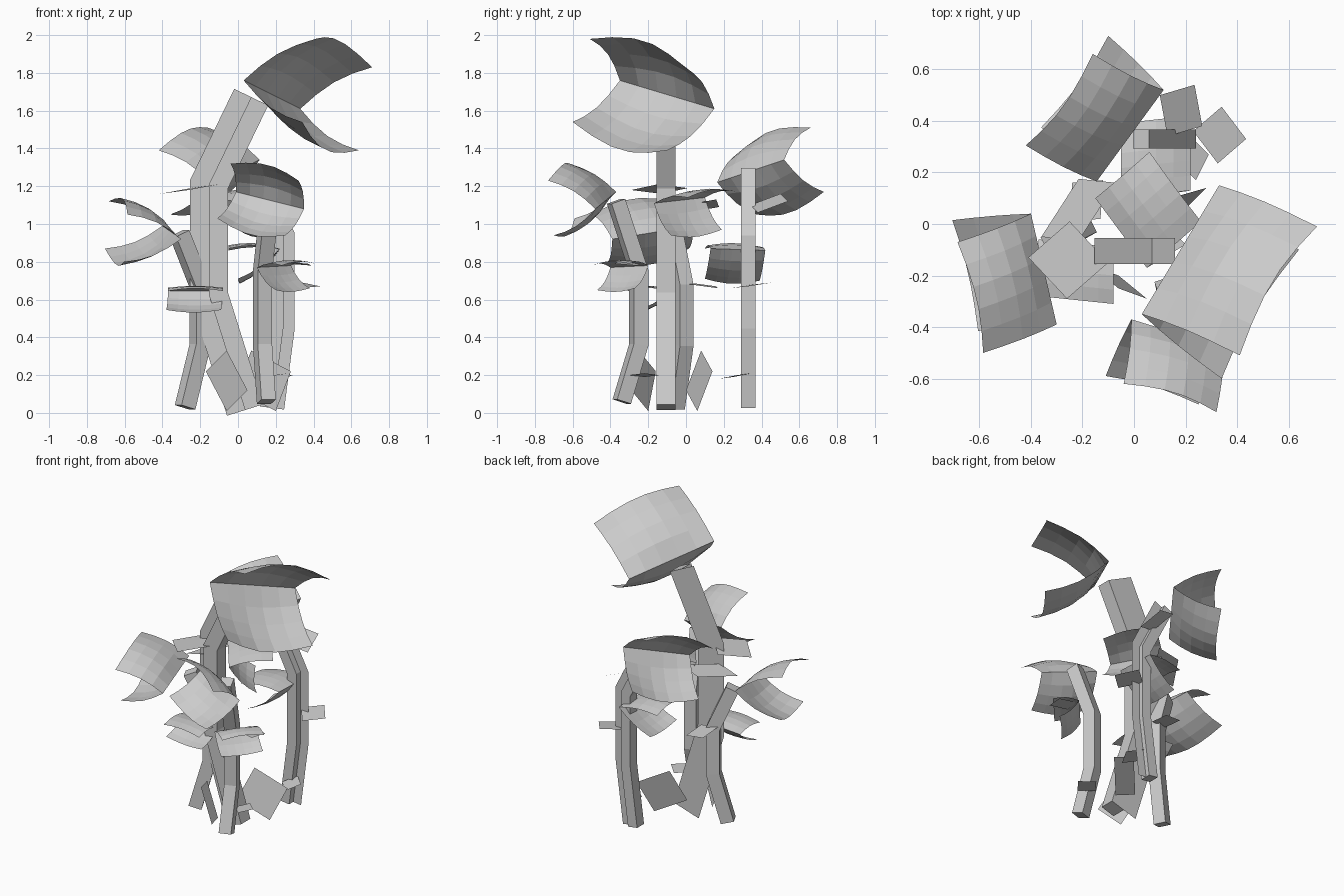
import bpy, math
from mathutils import Vector as V

if "Cube" in bpy.data.objects:
    bpy.data.objects.remove(bpy.data.objects["Cube"])


def make(name, verts, faces):
    me = bpy.data.meshes.new(name)
    me.from_pydata([tuple(v) for v in verts], [], faces)
    me.update()
    ob = bpy.data.objects.new(name, me)
    bpy.context.collection.objects.link(ob)
    return ob


def stem(name, path, width, depth, fin=0, fin_pos=0):
    """Square beam bent along a path; width lies in the plane of the bend.
    fin adds a thin blade of that width along the outer side of the bend."""
    pts = [V(p) for p in path]
    side = V((pts[3].x - pts[2].x, pts[3].y - pts[2].y, 0)).normalized()
    side = V((0, 0, 1)).cross(side)
    verts, blade, faces, n = [], [], [], len(pts)
    for i, p in enumerate(pts):
        t1 = (p - pts[i - 1]).normalized() if i else (pts[1] - p).normalized()
        t2 = (pts[i + 1] - p).normalized() if i < n - 1 else t1
        t = (t1 + t2).normalized()
        a = side.cross(t).normalized() * (width / 2 / max(t.dot(t1), 0.5))
        b = side * depth / 2
        verts += [p - a - b, p + a - b, p + a + b, p - a + b]
        out = -a * (1 + 2 * fin / width)
        blade += [p - a + b * fin_pos, p + out + b * fin_pos]
    for i in range(n - 1):
        for j in range(4):
            k = (j + 1) % 4
            faces.append((4 * i + j, 4 * i + k, 4 * i + 4 + k, 4 * i + 4 + j))
    faces += [(3, 2, 1, 0), tuple(range(4 * n - 4, 4 * n))]
    make(name, verts, faces)
    if fin:
        make(name + "_blade", blade,
             [(2 * i, 2 * i + 1, 2 * i + 3, 2 * i + 2) for i in range(n - 1)])


def leaf(name, p, q, up, down, bulge=0.12, nu=5, nv=4):
    """Folded leaf: two bowed panels sharing the fold line p-q."""
    p, q, up, down = V(p), V(q), V(up), V(down)
    fold = q - p
    verts, faces = [], []
    for row in range(-nv, nv + 1):
        out, other = (up, down) if row > 0 else (down, up)
        n = fold.cross(out).normalized()
        if n.dot(out - other) < 0:
            n = -n
        if row < 0:
            n = (n + V((0, 0, -0.6))).normalized()
        v = abs(row) / nv
        for i in range(nu + 1):
            u = i / nu
            h = bulge * math.sin(math.pi * u) * math.sqrt(v)
            h += 0.06 * math.sin(math.pi * v)
            verts.append(p + fold * u + out * v + n * h * fold.length)
    w = nu + 1
    for r in range(2 * nv):
        for i in range(nu):
            s = r * w + i
            faces.append((s, s + 1, s + w + 1, s + w))
    make(name, verts, faces)


def flat_leaf(name, a, b, c):
    """Flat parallelogram from three successive corners."""
    a, b, c = V(a), V(b), V(c)
    make(name, [a, b, c, a + c - b], [(0, 1, 2, 3)])


# Bent stems
stem("main_stem", [(.085, -.105, .03), (-.103, -.105, .63), (-.103, -.105, 1.2), (.115, -.105, 1.65)],
     .1, .1, .1, 1)
stem("back_stem", [(.15, .33, .03), (.205, .33, .45), (.205, .33, .93), (.027, .33, 1.28)],
     .07, .075, .06, -.2)
stem("front_stem", [(.15, -.34, .06), (.13, -.25, .36), (.13, -.25, .75), (.17, -.37, 1.12)], .08, .08)
stem("left_stem", [(-.28, -.06, .03), (-.2, -.015, .36), (-.2, -.015, .67), (-.31, -.07, .95)], .085, .08)

# Large folded leaves at the stem tips
leaf("top_leaf", (.03, -.35, 1.76), (.33, .15, 1.61), (.38, -.16, .22), (.31, -.25, -.22), .13)
leaf("front_tip_leaf", (-.01, -.37, 1.17), (.35, -.48, 1.08), (-.03, -.25, .15), (-.1, -.22, -.14))
leaf("left_tip_leaf", (-.4, .04, .99), (-.3, -.39, .92), (-.285, -.11, .13), (-.305, -.025, -.12))
leaf("back_tip_leaf", (-.145, .165, 1.22), (.115, .52, 1.34), (-.275, .14, .17), (-.215, .21, -.17))

# Medium folded leaves part-way up the stems
leaf("main_side_leaf", (.05, -.17, 1.11), (-.15, .1, 1.14), (.21, .18, .03), (.15, .09, -.17), .08)
leaf("low_left_leaf", (-.37, -.06, .645), (-.08, -.09, .645), (.0, -.22, .0), (-.01, -.18, -.1), .05)
leaf("low_front_leaf", (.1, -.4, .77), (.28, -.2, .78), (.13, -.1, .01), (.1, -.07, -.12), .06)
leaf("low_back_leaf", (.22, .42, .86), (.22, .13, .87), (-.27, -.03, .0), (-.22, -.03, -.16), .08)

# Small flat leaves: three corners each
for i, (a, b, c) in enumerate([
    ((-.41, -.13, 1.16), (-.25, .01, 1.19), (-.1, -.15, 1.21)),
    ((.1, .5, 1.16), (.235, .54, 1.12), (.265, .38, 1.06)),
    ((.23, .36, .68), (.34, .455, .69), (.435, .33, .67)),
    ((-.06, -.25, .33), (.05, -.29, .12), (-.06, -.2, .01)),
    ((.07, .08, .33), (.28, .14, .22), (.2, .06, .01)),
    ((.13, -.22, .19), (.19, -.14, .2), (.27, -.22, .21)),
    ((.16, .25, .19), (.21, .35, .21), (.29, .27, .2)),
    ((-.25, .01, .69), (-.24, .16, .67), (-.12, .17, .66)),
    ((.24, -.36, .8), (.26, -.24, .79), (.39, -.26, .78)),
    ((-.36, -.05, 1.05), (-.215, .175, 1.09), (-.07, .16, 1.13)),
]):
    flat_leaf(f"small_leaf_{i + 1}", a, b, c)
